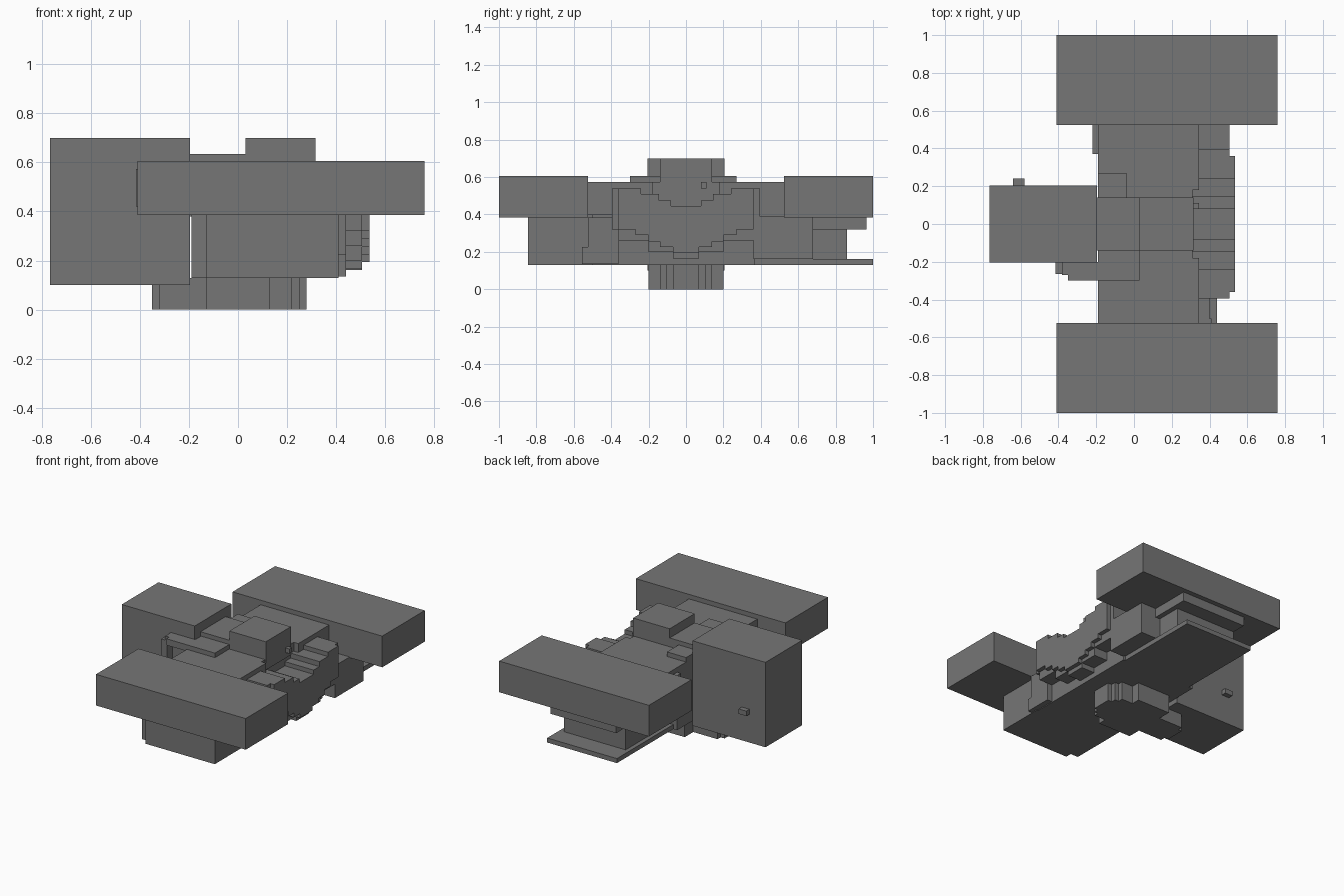
import bpy
import bmesh

cube = bpy.data.objects.get("Cube")
if cube:
    bpy.data.objects.remove(cube, do_unlink=True)

GREY = (0.18, 0.18, 0.18, 1.0)
grey = bpy.data.materials.new("plain_grey")
grey.use_nodes = True
grey.diffuse_color = GREY
grey.node_tree.nodes["Principled BSDF"].inputs["Base Color"].default_value = GREY


def finish(name, bm):
    bmesh.ops.recalc_face_normals(bm, faces=bm.faces)
    mesh = bpy.data.meshes.new(name)
    bm.to_mesh(mesh)
    bm.free()
    mesh.materials.append(grey)
    obj = bpy.data.objects.new(name, mesh)
    bpy.context.collection.objects.link(obj)
    return obj


def prism(name, points, axis, low, high):
    """Extrude a flat outline along axis, from low to high."""
    bm = bmesh.new()
    verts = []
    for a, b in points:
        co = [a, b]
        co.insert(axis, low)
        verts.append(bm.verts.new(co))
    face = bm.faces.new(verts)
    result = bmesh.ops.extrude_face_region(bm, geom=[face])
    move = [0, 0, 0]
    move[axis] = high - low
    moved = [v for v in result["geom"] if isinstance(v, bmesh.types.BMVert)]
    bmesh.ops.translate(bm, vec=move, verts=moved)
    return finish(name, bm)


def box(name, x, y, z):
    outline = [(x[0], y[0]), (x[1], y[0]), (x[1], y[1]), (x[0], y[1])]
    return prism(name, outline, 2, z[0], z[1])


def stairs(corners):
    """Turn (across, up) corners into a stepped line: across first, then up."""
    line = [corners[0]]
    for a, b in corners[1:]:
        line += [(a, line[-1][1]), (a, b)]
    return line


def mirrored(half):
    """Close a half outline by reflecting its first coordinate."""
    return half + [(-a, b) for a, b in reversed(half)]


# Long side slabs
for side, name in ((-1, "right_slab"), (1, "left_slab")):
    box(name, (-0.41, 0.76), sorted((side * 0.525, side)), (0.385, 0.605))

# Tall rear block with side knob
box("rear_block", (-0.765, -0.195), (-0.205, 0.205), (0.1, 0.7))
box("rear_knob", (-0.64, -0.58), (0.2, 0.24), (0.3, 0.335))

# Main body
box("lower_body", (-0.19, 0.4), (-0.53, 0.37), (0.13, 0.4))
box("upper_body", (-0.19, 0.31), (-0.53, 0.53), (0.38, 0.573))
for side, name in ((-1, "right_shoulder"), (1, "left_shoulder")):
    box(name, (0.3, 0.345), sorted((side * 0.18, side * 0.53)), (0.38, 0.573))
box("rear_rib", (-0.22, -0.18), (0.37, 0.53), (0.38, 0.54))

# Stepped nose: hollowed above, V-shaped below
upper = stairs([(0.055, 0.445), (0.08, 0.475), (0.145, 0.51), (0.24, 0.54)])
lower = stairs([(0.36, 0.32), (0.27, 0.29), (0.2, 0.255), (0.14, 0.225), (0.07, 0.195)])
prism("nose", mirrored(upper + [(0.36, 0.54)] + lower), 0, 0.3, 0.535)
inner = stairs([(0.36, 0.26), (0.2, 0.2), (0.07, 0.165)])
prism("nose_underside", mirrored([(0.36, 0.33)] + inner), 0, 0.3, 0.505)
for side, name in ((-1, "right_nose_cheek"), (1, "left_nose_cheek")):
    box(name, (0.3, 0.505), sorted((side * 0.35, side * 0.395)), (0.32, 0.54))

# Right support with stepped facing
box("right_support", (-0.13, 0.41), (-0.845, -0.5), (0.13, 0.4))
box("right_support_rear", (-0.19, -0.12), (-0.8, -0.5), (0.13, 0.4))
facing = stairs([(-0.5, 0.135), (-0.555, 0.225), (-0.525, 0.32)])
prism("support_facing", facing + [(-0.36, 0.32), (-0.36, 0.135)], 0, 0.39, 0.44)
box("right_facing_top", (0.3, 0.44), (-0.525, -0.39), (0.32, 0.385))

# Left support with foot plate and beam
box("left_plate", (-0.16, 0.385), (0.3, 1.0), (0.13, 0.162))
box("left_front_block", (0.3, 0.505), (0.36, 0.68), (0.162, 0.39))
box("left_support", (-0.13, 0.35), (0.36, 0.86), (0.16, 0.385))
box("left_beam", (-0.13, 0.385), (0.6, 0.965), (0.32, 0.39))

# Cabin and roof plates
box("cabin", (0.03, 0.315), (-0.14, 0.14), (0.5, 0.7))
box("cabin_knob", (0.31, 0.345), (0.08, 0.11), (0.54, 0.573))
box("roof_step", (-0.2, 0.04), (-0.14, 0.14), (0.56, 0.635))
box("left_roof_plate", (-0.19, -0.04), (0.13, 0.27), (0.56, 0.605))
strip = [(0.03, -0.14), (0.03, -0.3), (-0.35, -0.3), (-0.35, -0.27),
         (-0.38, -0.27), (-0.38, -0.2), (-0.19, -0.2), (-0.19, -0.14)]
prism("right_roof_strip", strip, 2, 0.56, 0.605)
box("strip_drop", (-0.415, -0.37), (-0.265, -0.2), (0.42, 0.573))

# Stepped base and tail
front = [(0.2, -0.1), (0.2, 0.13), (0.14, 0.13), (0.14, 0.22), (0.105, 0.22),
         (0.105, 0.25), (0.07, 0.25), (0.07, 0.28)]
half = [(0.11, -0.13), (0.2, -0.13)] + front[1:]
prism("base", [(x, y) for y, x in mirrored(half)], 2, 0, 0.135)
box("tail", (-0.32, -0.12), (-0.105, 0.105), (0, 0.13))
box("tail_tip", (-0.35, -0.3), (-0.07, 0.07), (0, 0.11))
